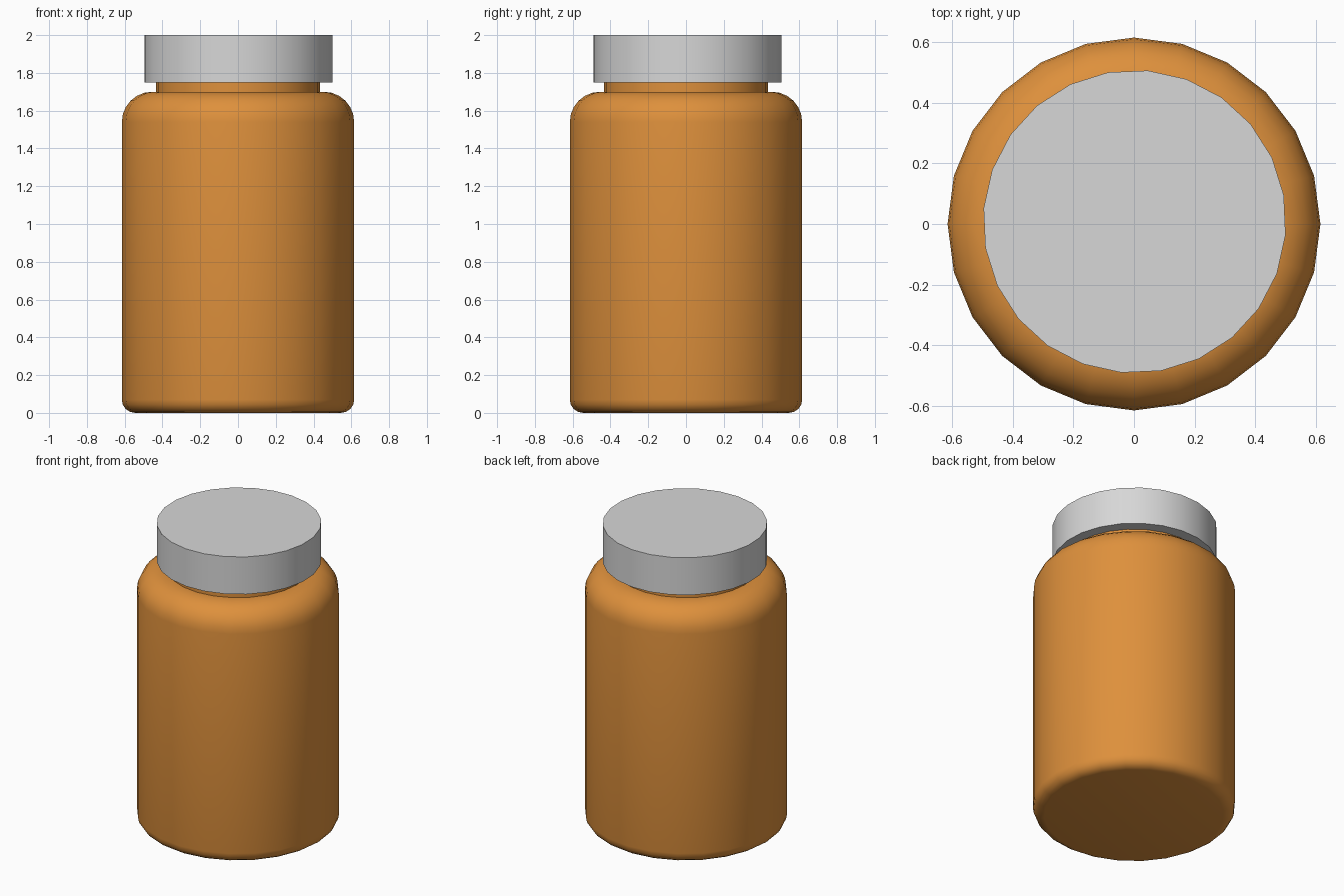
import bpy
import bmesh
from math import sin, cos, pi, radians

SIDES = 24

default = bpy.data.objects.get("Cube")
if default:
    bpy.data.objects.remove(default, do_unlink=True)


def make_material(name, rgb):
    mat = bpy.data.materials.new(name)
    mat.use_nodes = True
    colour = (*rgb, 1)
    mat.diffuse_color = colour
    mat.node_tree.nodes["Principled BSDF"].inputs["Base Color"].default_value = colour
    return mat


def arc(radius, z, size, start, end, steps):
    """Profile points on a rounded corner, as (radius, height)."""
    angles = [radians(start + (end - start) * i / steps) for i in range(steps + 1)]
    return [(radius + size * cos(a), z + size * sin(a)) for a in angles]


def lathe(name, profile, mat, turn=0, centre=(0, 0)):
    """Revolve a profile around z and close both ends with flat discs."""
    bm = bmesh.new()
    rings = []
    for r, z in profile:
        angles = [2 * pi * i / SIDES + turn for i in range(SIDES)]
        rings.append([bm.verts.new((r * cos(a), r * sin(a), z)) for a in angles])
    for low, high in zip(rings, rings[1:]):
        for i in range(SIDES):
            j = (i + 1) % SIDES
            bm.faces.new((low[i], low[j], high[j], high[i]))
    bm.faces.new(rings[0][::-1])
    bm.faces.new(rings[-1])
    mesh = bpy.data.meshes.new(name)
    bm.to_mesh(mesh)
    bm.free()
    mesh.materials.append(mat)
    obj = bpy.data.objects.new(name, mesh)
    obj.location = (*centre, 0)
    bpy.context.collection.objects.link(obj)
    bpy.ops.object.select_all(action="DESELECT")
    obj.select_set(True)
    bpy.context.view_layer.objects.active = obj
    bpy.ops.object.shade_smooth_by_angle(angle=radians(35))
    return obj


amber = make_material("amber_plastic", (0.73, 0.28, 0.045))
white = make_material("pale_grey_plastic", (0.68, 0.68, 0.68))

# Bottle: rounded base, straight wall, rounded shoulder and narrow neck
base = arc(0.545, 0.07, 0.07, -90, 0, 4)
shoulder = arc(0.455, 1.54, 0.16, 0, 90, 6)
neck = [(0.435, 1.70), (0.435, 1.76)]
lathe("bottle", base + shoulder + neck, amber)

# Cap: plain disc, turned slightly and a touch off centre
lathe("cap", [(0.5, 1.75), (0.5, 2.0)], white, radians(10), (0.002, 0.008))
